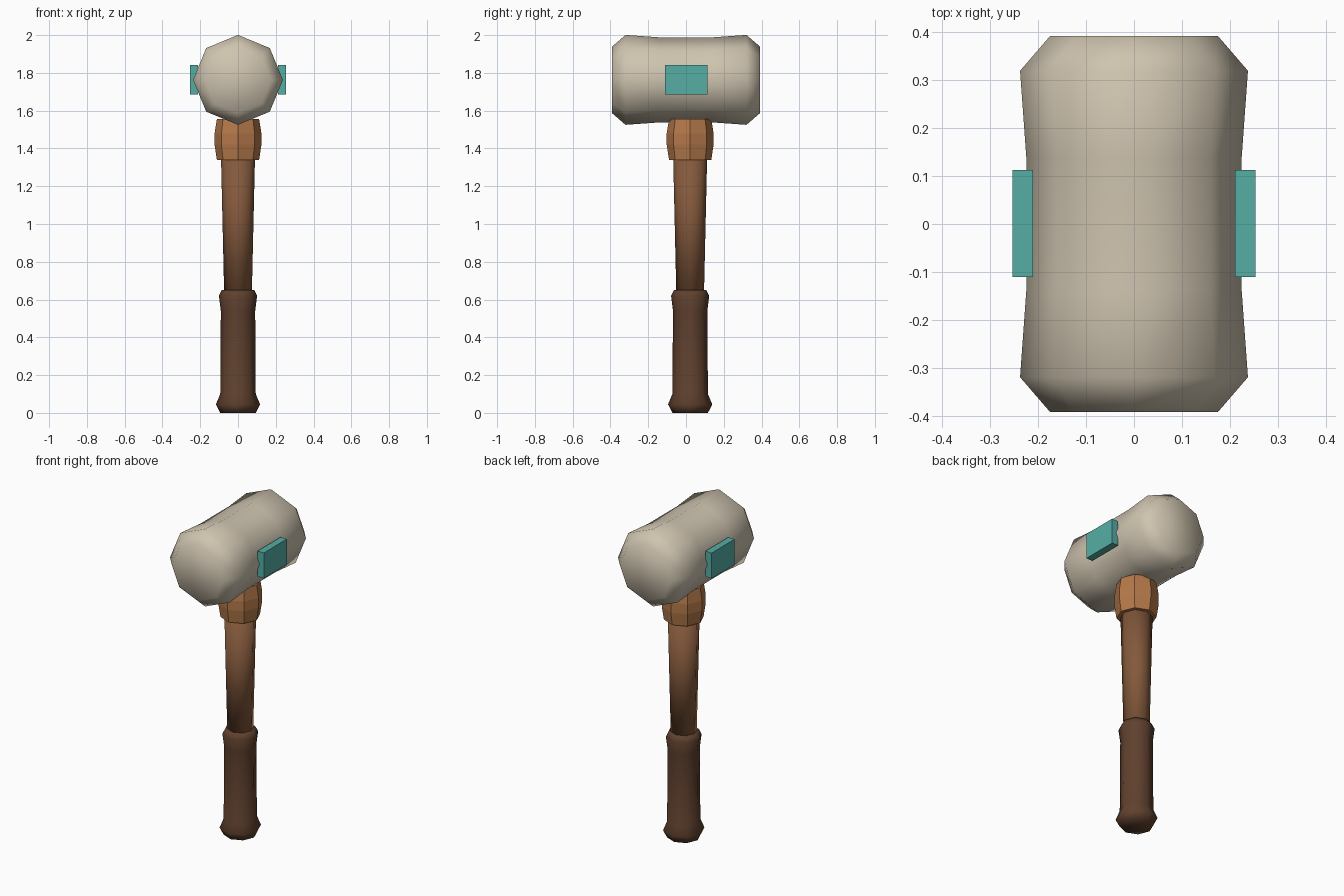
import bpy, bmesh
from math import cos, sin, pi
from mathutils import Matrix

if "Cube" in bpy.data.objects:
    bpy.data.objects.remove(bpy.data.objects["Cube"])

SIDES = 8
HANDLE_Y = 0.022
HEAD_Z = 1.763


def material(name, rgb):
    m = bpy.data.materials.new(name)
    m.use_nodes = True
    colour = (*rgb, 1)
    m.diffuse_color = colour
    m.node_tree.nodes["Principled BSDF"].inputs["Base Color"].default_value = colour
    return m


stone = material("pale stone", (0.62, 0.55, 0.43))
teal = material("teal", (0.09, 0.42, 0.37))
light_wood = material("light wood", (0.46, 0.19, 0.068))
wood = material("wood", (0.23, 0.10, 0.045))
leather = material("dark leather", (0.115, 0.052, 0.027))


def finish(name, bm, mat, smooth):
    bmesh.ops.recalc_face_normals(bm, faces=bm.faces)
    for f in bm.faces:
        f.smooth = smooth
    mesh = bpy.data.meshes.new(name)
    bm.to_mesh(mesh)
    bm.free()
    mesh.materials.append(mat)
    obj = bpy.data.objects.new(name, mesh)
    bpy.context.collection.objects.link(obj)
    return obj


def turned(name, profile, mat, transform, smooth=True):
    """Eight-sided turned part from (radius, height) pairs, capped at both ends."""
    bm = bmesh.new()
    rings = [[bm.verts.new((r * cos(2 * pi * i / SIDES), r * sin(2 * pi * i / SIDES), z))
              for i in range(SIDES)] for r, z in profile]
    for a, b in zip(rings, rings[1:]):
        for i in range(SIDES):
            j = (i + 1) % SIDES
            bm.faces.new((a[i], a[j], b[j], b[i]))
    bm.faces.new(rings[0])
    bm.faces.new(rings[-1])
    bm.transform(transform)
    return finish(name, bm, mat, smooth)


# Mallet head, lying along y
half = [(0.225, 0.14), (0.238, 0.32), (0.175, 0.393)]
head_profile = [(r, -y) for r, y in reversed(half)] + half
turned("mallet_head", head_profile, stone,
       Matrix.Translation((0, 0, HEAD_Z)) @ Matrix.Rotation(pi / 2, 4, 'X'))

# Handle parts, bottom to top
upright = Matrix.Translation((0, HANDLE_Y, 0))
turned("grip", [(0.094, 0), (0.117, 0.045), (0.094, 0.1), (0.091, 0.54),
                (0.101, 0.62), (0.086, 0.65)], leather, upright)
turned("shaft", [(0.073, 0.62), (0.091, 1.4)], wood, upright)
turned("collar", [(0.112, 1.34), (0.124, 1.42), (0.124, 1.48), (0.112, 1.555)],
       light_wood, upright, smooth=False)

# Side plates
for side, sign in (("left", 1), ("right", -1)):
    bm = bmesh.new()
    bmesh.ops.create_cube(bm, size=1)
    bm.transform(Matrix.Translation((sign * 0.232, 0.001, 1.764))
                 @ Matrix.Diagonal((0.043, 0.224, 0.156, 1)))
    finish(side + "_plate", bm, teal, False)
